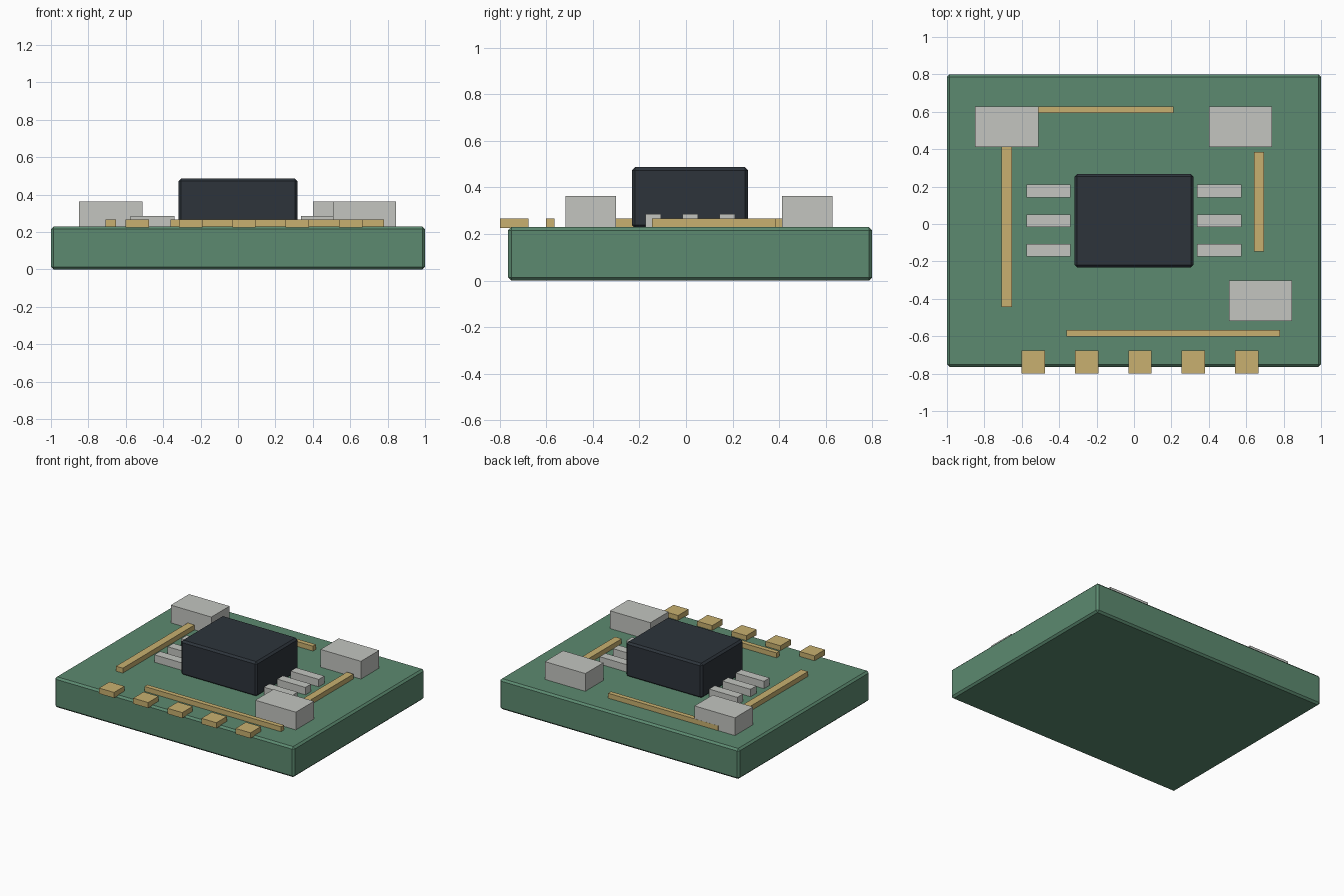
import bpy
import bmesh
from mathutils import Vector

default_cube = bpy.data.objects.get("Cube")
if default_cube:
    bpy.data.objects.remove(default_cube, do_unlink=True)


def make_material(name, red, green, blue):
    material = bpy.data.materials.new(name)
    material.use_nodes = True
    colour = (red, green, blue, 1)
    material.diffuse_color = colour
    shader = next(n for n in material.node_tree.nodes if n.type == "BSDF_PRINCIPLED")
    shader.inputs["Base Color"].default_value = colour
    return material


board_green = make_material("board green", 0.107, 0.254, 0.162)
chip_black = make_material("chip black", 0.026, 0.034, 0.044)
contact_gold = make_material("contact gold", 0.578, 0.434, 0.162)
metal_grey = make_material("metal grey", 0.546, 0.558, 0.527)


def add_box(name, material, centre, size, bottom, top, bevel=0):
    """Flat-shaded box from its plan centre, plan size and height range."""
    bm = bmesh.new()
    bmesh.ops.create_cube(bm, size=1)
    scale = Vector((size[0], size[1], top - bottom))
    for vert in bm.verts:
        vert.co *= scale
    mesh = bpy.data.meshes.new(name)
    bm.to_mesh(mesh)
    bm.free()
    mesh.materials.append(material)
    box = bpy.data.objects.new(name, mesh)
    box.location = (centre[0], centre[1], (bottom + top) / 2)
    bpy.context.collection.objects.link(box)
    if bevel:
        modifier = box.modifiers.new("edge bevel", "BEVEL")
        modifier.width = bevel
        modifier.segments = 1
    return box


# Height levels shared by the parts
board_top = 0.23
seat = 0.225
trace_top = 0.267
pin_top = 0.286
block_top = 0.364
chip_top = 0.487

# Board and main chip
add_box("board", board_green, (0, 0.018), (2, 1.564), 0, board_top, bevel=0.014)
add_box("main_chip", chip_black, (0, 0.017), (0.636, 0.5), seat, chip_top, bevel=0.014)

# Three pins on each side of the chip
for side, x in (("right", -0.458), ("left", 0.456)):
    for row in range(3):
        y = 0.018 + (row - 1) * 0.159
        add_box(f"{side}_pin_{row}", metal_grey, (x, y), (0.236, 0.068), seat, pin_top)

# Small metal component blocks
blocks = {
    "back_right_block": (-0.68, 0.52),
    "back_left_block": (0.57, 0.52),
    "front_left_block": (0.677, -0.41),
}
for name, centre in blocks.items():
    add_box(name, metal_grey, centre, (0.338, 0.217), seat, block_top)

# Raised traces
traces = {
    "back_trace": ((-0.25, 0.612), (0.92, 0.035)),
    "front_trace": ((0.21, -0.583), (1.14, 0.035)),
    "right_trace": ((-0.68, 0.085), (0.057, 1.058)),
    "left_trace": ((0.668, 0.119), (0.055, 0.532)),
}
for name, (centre, size) in traces.items():
    add_box(name, contact_gold, centre, size, seat, trace_top)

# Edge contacts overhanging the front
for i in range(5):
    x = 0.032 + (i - 2) * 0.285
    add_box(f"edge_contact_{i}", contact_gold, (x, -0.738), (0.125, 0.124), seat, trace_top)
